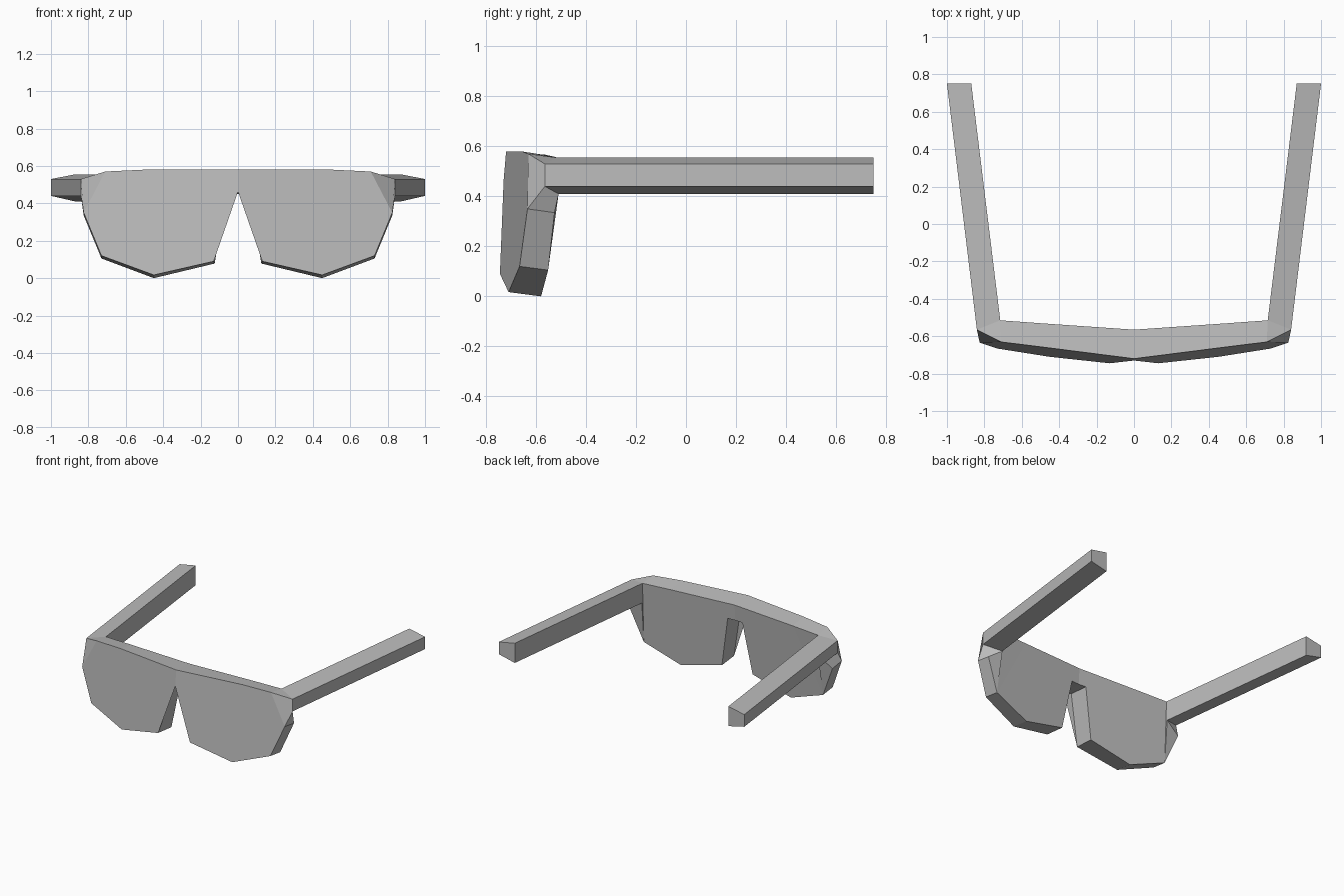
import bpy
import bmesh
from mathutils import Vector

cube = bpy.data.objects.get("Cube")
if cube:
    bpy.data.objects.remove(cube, do_unlink=True)

# One plain grey for the whole pair of glasses
grey = bpy.data.materials.new("plain_grey")
grey.use_nodes = True
colour = (0.5, 0.5, 0.5, 1)
grey.diffuse_color = colour
grey.node_tree.nodes["Principled BSDF"].inputs["Base Color"].default_value = colour


def add_mirrored(name, bm):
    """Turn a left half into an object mirrored across x = 0."""
    mesh = bpy.data.meshes.new(name)
    bm.to_mesh(mesh)
    bm.free()
    mesh.materials.append(grey)
    obj = bpy.data.objects.new(name, mesh)
    bpy.context.collection.objects.link(obj)
    mirror = obj.modifiers.new("mirror", 'MIRROR')
    mirror.use_clip = True
    mirror.merge_threshold = 0.0005
    return obj


def on_front(x, z):
    return Vector((x, -0.72 + 0.127 * x + 0.084 * (z - 0.58), z))


def on_back(x, z):
    return Vector((x, -0.565 + 0.07 * x + 0.082 * (z - 0.567), z))


# Hinge corners shared by the lens block and the arm
outer_top = Vector((0.84, -0.565, 0.53))
outer_low = Vector((0.84, -0.565, 0.44))
inner_low = Vector((0.717, -0.51, 0.41))
inner_top = Vector((0.715, -0.515, 0.555))

# Lens block: front and back outlines, clockwise from the top middle
front = [on_front(*p) for p in ((0, 0.58), (0.5, 0.58), (0.71, 0.57))]
front += [outer_top, outer_low]
front += [on_front(*p) for p in ((0.825, 0.35), (0.73, 0.12), (0.45, 0.017),
                                 (0.13, 0.09), (0.06, 0.463), (0, 0.463))]
back = [on_back(0, 0.567), on_back(0.5, 0.56), inner_top, inner_top, inner_low]
back += [on_back(*p) for p in ((0.825, 0.335), (0.73, 0.105), (0.45, 0),
                               (0.125, 0.078), (0.06, 0.45), (0, 0.45))]

bm = bmesh.new()
f = [bm.verts.new(p) for p in front]
b = [bm.verts.new(p) for p in back[:3]]
b.append(b[2])
b += [bm.verts.new(p) for p in back[4:]]

bm.faces.new(reversed(f[:3] + f[5:]))      # flat front
bm.faces.new(reversed(f[2:6]))             # angled corner
bm.faces.new(b[:3] + b[4:])                # flat back
for i in range(len(f) - 1):
    if i == 3:
        continue                           # the arm joins here
    rim = [f[i], f[i + 1], b[i + 1], b[i]]
    bm.faces.new(list(dict.fromkeys(rim)))
bmesh.ops.triangulate(bm, faces=[x for x in bm.faces if len(x.verts) > 4])
add_mirrored("lens_block", bm)

# Arms: tapered bars splaying outward toward the back
bm = bmesh.new()
root = [bm.verts.new(p) for p in (outer_top, outer_low, inner_low, inner_top)]
tip = [bm.verts.new((x, 0.75, v.co.z))
       for x, v in zip((1.0, 1.0, 0.87, 0.87), root)]
bm.faces.new(root)
bm.faces.new(reversed(tip))
for i in range(4):
    j = (i + 1) % 4
    bm.faces.new((root[i], tip[i], tip[j], root[j]))
bmesh.ops.recalc_face_normals(bm, faces=bm.faces)
add_mirrored("arms", bm)
